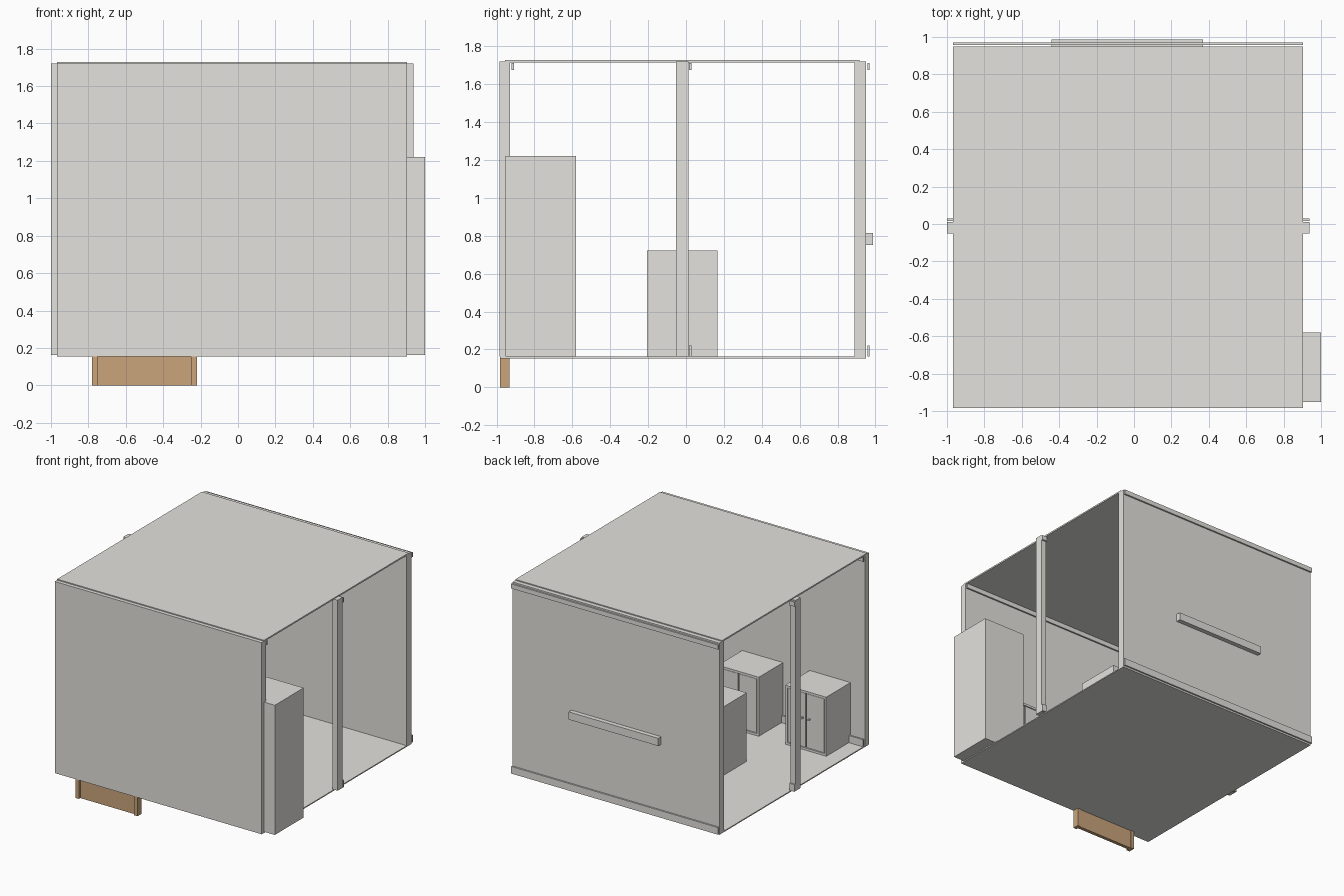
import bpy, bmesh, math
from mathutils import Matrix, Vector

if "Cube" in bpy.data.objects:
    bpy.data.objects.remove(bpy.data.objects["Cube"])


def material(name, rgb):
    m = bpy.data.materials.new(name)
    m.diffuse_color = (*rgb, 1.0)
    m.use_nodes = True
    m.node_tree.nodes["Principled BSDF"].inputs["Base Color"].default_value = m.diffuse_color
    return m


GREY = material("warm_grey", (0.77, 0.76, 0.725))
BROWN = material("light_brown", (0.59, 0.376, 0.198))


def link_mesh(name, bm, mat):
    me = bpy.data.meshes.new(name)
    bm.to_mesh(me)
    bm.free()
    me.materials.append(mat)
    bpy.context.collection.objects.link(bpy.data.objects.new(name, me))


def boxes(name, ranges, mat=GREY):
    """One object made of boxes, each given as (x0, x1, y0, y1, z0, z1)."""
    bm = bmesh.new()
    for x0, x1, y0, y1, z0, z1 in ranges:
        centre = Vector((x0 + x1, y0 + y1, z0 + z1)) / 2
        size = Matrix.Diagonal((x1 - x0, y1 - y0, z1 - z0, 1))
        bmesh.ops.create_cube(bm, size=1, matrix=Matrix.Translation(centre) @ size)
    link_mesh(name, bm, mat)


L, R = -0.967, 0.903          # left and right ends of the shell
FLOOR, TOP = 0.162, 1.72      # wall height range

# Shell: floor, roof, front and back walls (sides are open)
boxes("floor", [(L, R, -0.983, 0.95, 0.153, FLOOR)])
boxes("roof", [(L, R, -0.955, 0.915, 1.716, 1.728)])
boxes("front_wall", [(L, R, -0.985, -0.93, FLOOR, TOP)])
boxes("back_wall", [(L, R, 0.889, 0.95, FLOOR, TOP)])

# Rails along the top and bottom of each wall, set just clear of it
RAIL_LEVELS = (("bottom", FLOOR, 0.22), ("top", 1.675, 1.712))
for wall, y in (("front", -0.921), ("back", 0.957)):
    for level, z0, z1 in RAIL_LEVELS:
        boxes(f"{wall}_{level}_rail", [(L, R, y, y + 0.013, z0, z1)])

# Middle side posts with small brackets at both ends
for side, x0, x1 in (("left", -1.0, -0.955), ("right", 0.892, 0.937)):
    boxes(f"{side}_post", [(x0, x1, -0.052, 0.012, FLOOR, TOP)])
    boxes(f"{side}_post_brackets",
          [(x0, x1, 0.016, 0.029, z0, z1) for _, z0, z1 in RAIL_LEVELS])

# Bar on the outside of the back wall
boxes("back_bar", [(-0.44, 0.37, 0.945, 0.987, 0.752, 0.815)])

# Large boxes inside
boxes("tall_cabinet", [(0.62, 1.0, -0.953, -0.58, FLOOR, 1.222)])
boxes("centre_counter", [(-0.405, 0.345, -0.206, 0.166, FLOOR, 0.722)])


# Low cabinets against the front wall: framed body, two doors, two knobs
def low_cabinet(name, x0):
    x1, y0, y1, z1 = x0 + 0.37, -0.95, -0.616, 0.645
    mid, t = (x0 + x1) / 2, 0.018
    boxes(name + "_body", [
        (x0, x1, y0, y1 - 0.025, FLOOR, z1 - t),
        (x0, x1, y0, y1, z1 - t, z1),
        (x0, x1, y0, y1, FLOOR, FLOOR + t),
        (x0, x0 + t, y0, y1, FLOOR, z1),
        (x1 - t, x1, y0, y1, FLOOR, z1)])
    low, high = FLOOR + t + 0.004, z1 - t - 0.004
    boxes(name + "_doors", [
        (x0 + t + 0.004, mid - 0.005, y1 - 0.026, y1 - 0.004, low, high),
        (mid + 0.005, x1 - t - 0.004, y1 - 0.026, y1 - 0.004, low, high)])
    bm = bmesh.new()
    for s in (-1, 1):
        m = Matrix.Translation((mid + s * 0.03, y1 + 0.002, 0.42)) @ Matrix.Rotation(math.pi / 2, 4, "X")
        bmesh.ops.create_cone(bm, cap_ends=True, segments=10, radius1=0.009,
                              radius2=0.009, depth=0.016, matrix=m)
    link_mesh(name + "_knobs", bm, GREY)


for i in range(3):
    low_cabinet(f"low_cabinet_{i + 1}", -0.837 + 0.61 * i)

# Brown panel with end stiles under the front edge
boxes("step_panel", [(-0.755, -0.245, -0.965, -0.937, 0.0, 0.158)], BROWN)
boxes("step_stiles", [(-0.78, -0.75, -0.983, -0.932, 0.0, 0.158),
                      (-0.25, -0.22, -0.983, -0.932, 0.0, 0.158)], BROWN)
